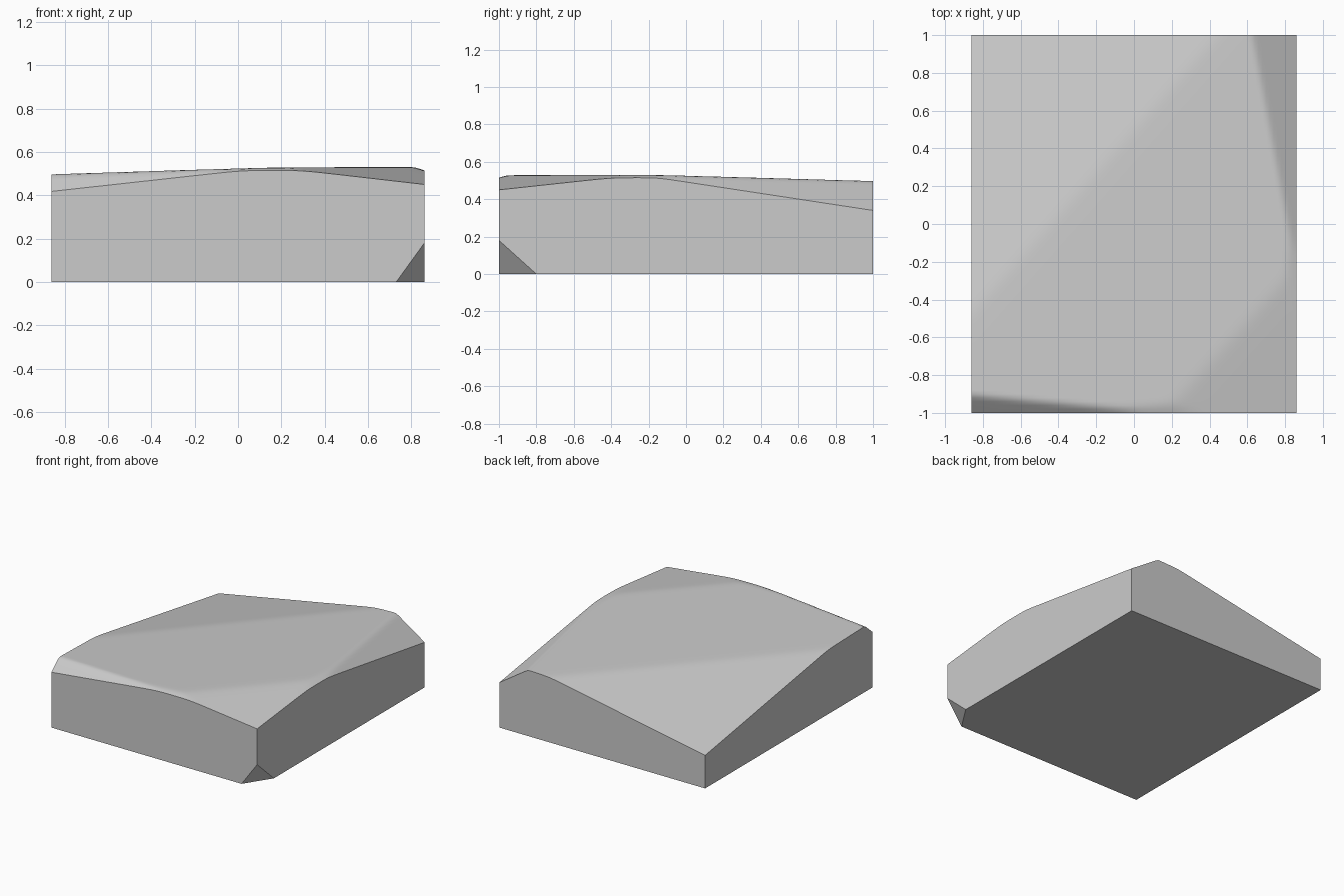
import bpy, bmesh, math
from mathutils import Vector

cube = bpy.data.objects.get("Cube")
if cube:
    bpy.data.objects.remove(cube, do_unlink=True)

HX, HY = 0.86, 1.0

# Sloping top facets: height at a reference point, slope along x, slope along y
FACETS = [
    ((0, 0), 0.502, 0.03, -0.023),        # main plateau
    ((-HX, HY), 0.25, 0.186, -0.161),     # long rear slope
    ((HX, HY), 0.34, -0.66, -0.152),      # steep side slope
    ((HX, -HY), 0.45, -0.115, 0.108),     # front corner slope
    ((HX, 0), 0.515, -0.35, 0.0),         # rounded side lip
    ((-HX, -HY), 0.418, 0.11, 0.85),      # front lip slope
    ((0, -HY), 0.515, 0.0, 0.35),         # rounded front lip
]
SOFT = 0.004


def top_height(x, y):
    """Blend the facets into one surface with softened ridges."""
    h = [z + sx * (x - px) + sy * (y - py) for (px, py), z, sx, sy in FACETS]
    low = min(h)
    return low - SOFT * math.log(sum(math.exp((low - v) / SOFT) for v in h))


bm = bmesh.new()

# Top surface
bmesh.ops.create_grid(bm, x_segments=86, y_segments=100, size=1)
for v in bm.verts:
    v.co.x *= HX
    v.co.z = top_height(v.co.x, v.co.y)

# Vertical walls and flat base
rim = [e for e in bm.edges if e.is_boundary]
skirt = bmesh.ops.extrude_edge_only(bm, edges=rim)["geom"]
for v in skirt:
    if isinstance(v, bmesh.types.BMVert):
        v.co.z = 0
bmesh.ops.holes_fill(bm, edges=[e for e in bm.edges if e.is_boundary], sides=0)

# Cut off the lower front corner
a, b, c = Vector((0.73, -HY, 0)), Vector((HX, -0.8, 0)), Vector((HX, -HY, 0.18))
normal = (b - a).cross(c - a).normalized()
if normal.dot(Vector((HX, -HY, 0)) - a) < 0:
    normal.negate()
bmesh.ops.bisect_plane(bm, geom=bm.verts[:] + bm.edges[:] + bm.faces[:],
                       plane_co=a, plane_no=normal, clear_outer=True)
bmesh.ops.holes_fill(bm, edges=[e for e in bm.edges if e.is_boundary], sides=0)
bmesh.ops.recalc_face_normals(bm, faces=bm.faces[:])

mesh = bpy.data.meshes.new("stone_block")
bm.to_mesh(mesh)
bm.free()
block = bpy.data.objects.new("stone_block", mesh)
bpy.context.collection.objects.link(block)

# Plain grey
grey = bpy.data.materials.new("light_grey")
grey.use_nodes = True
colour = (0.6, 0.6, 0.6, 1)
grey.diffuse_color = colour
grey.node_tree.nodes["Principled BSDF"].inputs["Base Color"].default_value = colour
mesh.materials.append(grey)

# Smooth top, crisp edges
bpy.ops.object.select_all(action="DESELECT")
block.select_set(True)
bpy.context.view_layer.objects.active = block
bpy.ops.object.shade_smooth_by_angle(angle=math.radians(40))
